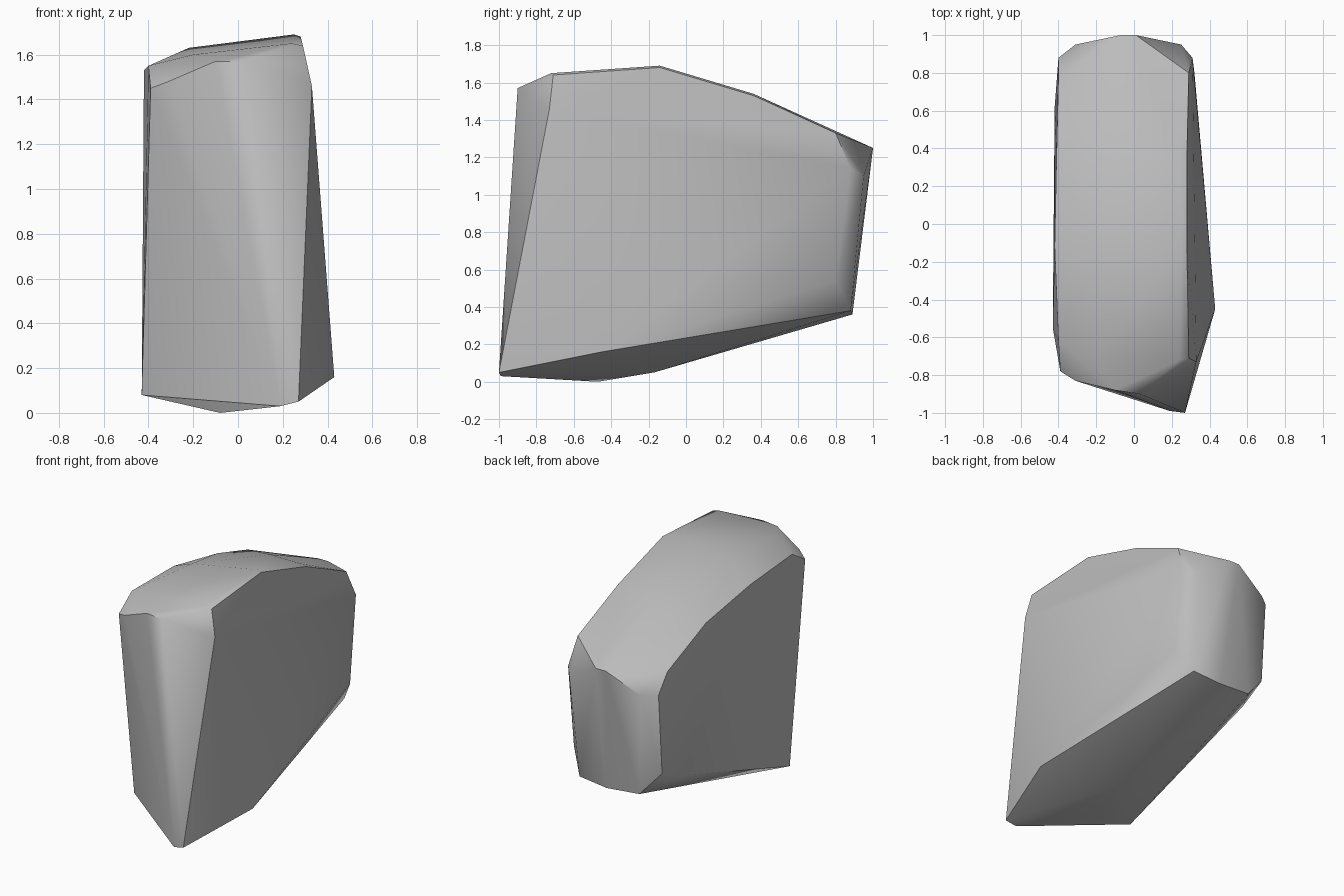
import bpy
import bmesh

cube = bpy.data.objects.get("Cube")
if cube:
    bpy.data.objects.remove(cube, do_unlink=True)

stone = bpy.data.materials.new("stone_grey")
stone.use_nodes = True
colour = (0.5, 0.5, 0.5, 1)
stone.diffuse_color = colour
stone.node_tree.nodes["Principled BSDF"].inputs["Base Color"].default_value = colour

# Left flank, a nearly flat cut face
left_flank = [(.43, -.45, .16), (.32, .80, .54), (.31, .88, 1.14), (.29, .80, 1.33),
              (.28, .36, 1.53), (.28, -.14, 1.68), (.29, -.71, 1.64), (.33, -.73, 1.46)]
# Right flank
right_flank = [(-.43, -.55, .08), (-.42, .62, .46), (-.40, .84, .55), (-.40, .88, 1.12),
               (-.40, .78, 1.25), (-.41, .36, 1.44), (-.42, -.12, 1.53), (-.40, -.62, 1.55),
               (-.39, -.78, 1.45)]
# Sloping crown
crown = [(.25, -.14, 1.69), (-.22, -.20, 1.63), (.24, -.72, 1.65), (-.20, -.70, 1.60),
         (.24, .36, 1.54), (-.31, .55, 1.42), (0, .36, 1.54)]
# Front brow and the pointed toe
front = [(-.31, -.83, 1.48), (-.10, -.88, 1.57), (.03, -.90, 1.57),
         (.19, -.99, .03), (.27, -1, .05)]
# Back end
back = [(-.07, 1, 1.25), (.01, 1, 1.25), (.25, .95, 1.10), (-.31, .95, 1.12),
        (.22, .88, .38), (-.25, .88, .38), (0, .89, .36)]
# Underside keel
keel = [(-.08, -.47, 0), (0, -.17, .05)]

# Wrap the corner points in one faceted boulder
bm = bmesh.new()
for point in left_flank + right_flank + crown + front + back + keel:
    bm.verts.new(point)
hull = bmesh.ops.convex_hull(bm, input=bm.verts)
loose = {v for v in hull["geom_interior"] + hull["geom_unused"]
         if isinstance(v, bmesh.types.BMVert)}
bmesh.ops.delete(bm, geom=list(loose), context="VERTS")
bmesh.ops.recalc_face_normals(bm, faces=bm.faces)

mesh = bpy.data.meshes.new("boulder")
bm.to_mesh(mesh)
bm.free()
mesh.materials.append(stone)
boulder = bpy.data.objects.new("boulder", mesh)
bpy.context.collection.objects.link(boulder)

# Soft facets with the strong breaks kept crisp
bpy.ops.object.select_all(action="DESELECT")
boulder.select_set(True)
bpy.context.view_layer.objects.active = boulder
bpy.ops.object.shade_smooth_by_angle(angle=0.7)
